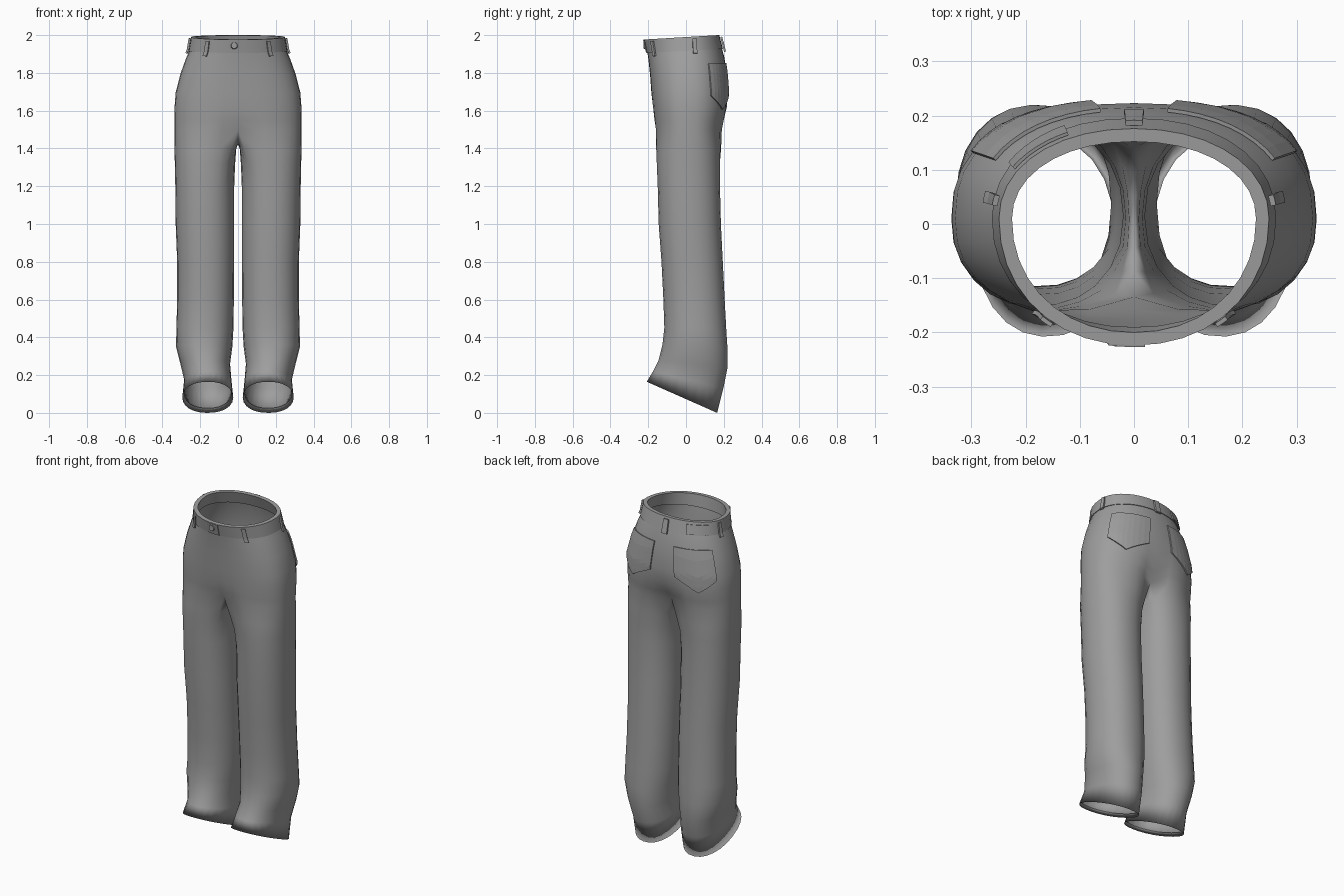
import bpy, bmesh, math

if "Cube" in bpy.data.objects:
    bpy.data.objects.remove(bpy.data.objects["Cube"])

# One cloth colour
cloth = bpy.data.materials.new("grey_cloth")
cloth.diffuse_color = (0.34, 0.34, 0.34, 1)
cloth.use_nodes = True
cloth.node_tree.nodes["Principled BSDF"].inputs["Base Color"].default_value = cloth.diffuse_color

# Hip sections: z, half width, front y, back y, roundness, front dent, back dent
HIPS = [
    (2.00, .245, -.220, .172, .95, 0, 0),
    (1.93, .256, -.205, .190, .93, 0, 0),
    (1.88, .277, -.198, .203, .90, 0, 0),
    (1.80, .305, -.190, .215, .87, 0, 0),
    (1.70, .330, -.183, .223, .83, 0, 0),
    (1.62, .336, -.177, .222, .81, .02, .05),
    (1.55, .337, -.172, .210, .81, .08, .15),
    (1.50, .337, -.168, .200, .81, .20, .30),
]
# Leg sections: front z, front y, back z, back y, inner x, outer x, blend from crotch
LEGS = [
    (1.40, -.160, 1.40, .185, .018, .336, .50),
    (1.32, -.156, 1.32, .180, .018, .334, .85),
    (1.20, -.150, 1.20, .180, .020, .332, 1),
    (1.00, -.145, 1.00, .185, .020, .330, 1),
    (0.80, -.130, 0.80, .195, .020, .322, 1),
    (0.60, -.120, 0.60, .205, .022, .322, 1),
    (0.45, -.115, 0.45, .213, .024, .326, 1),
    (0.36, -.125, 0.34, .220, .030, .328, 1),
    (0.28, -.145, 0.24, .220, .042, .305, 1),
    (0.22, -.175, 0.13, .198, .035, .285, 1),
    (.165, -.208, 0.00, .165, .025, .295, 1),
    (.180, -.195, 0.025, .157, .036, .284, 1),   # hem folded inside
]
OUTER, INNER = 18, 6


def spow(v, p):
    return math.copysign(abs(v) ** p, v) if abs(v) > 1e-9 else 0.0


def body(deg, z, off=0.0):
    """Point on the hips; 0 degrees is the front, 180 the back, positive is +x."""
    z = max(1.5, min(2.0, z))
    for hi, lo in zip(HIPS, HIPS[1:]):
        if z >= lo[0]:
            break
    f = (hi[0] - z) / (hi[0] - lo[0])
    _, a, yf, yb, p, df, db = [u + (v - u) * f for u, v in zip(hi, lo)]
    t, yc = math.radians(deg), 0.01
    x = (a + off) * spow(math.sin(t), p)
    c = spow(math.cos(t), p)
    y = yc - c * (yc - yf + off if c > 0 else yb - yc + off)
    y *= 1 - (df if c > 0 else db) * math.exp(-(x / .07) ** 2)
    return x, y, z + .06 * (y - .17) * (z - 1.5) / .5


def make(name, verts, faces, mirror=False, thick=0.0, smooth=True):
    me = bpy.data.meshes.new(name)
    me.from_pydata(verts, [], faces)
    bm = bmesh.new()
    bm.from_mesh(me)
    bmesh.ops.recalc_face_normals(bm, faces=bm.faces)
    bm.to_mesh(me)
    bm.free()
    me.materials.append(cloth)
    ob = bpy.data.objects.new(name, me)
    bpy.context.collection.objects.link(ob)
    if mirror:
        ob.modifiers.new("mirror", 'MIRROR')
    if thick:
        s = ob.modifiers.new("thickness", 'SOLIDIFY')
        s.thickness, s.offset = thick, 0
    if smooth:
        for p in me.polygons:
            p.use_smooth = True
    return ob


# Trousers: hips split at the crotch into a leg, then mirrored
verts, faces = [], []
half = [180 * i / OUTER for i in range(OUTER + 1)]
for row in HIPS[1:]:
    verts += [body(d, row[0]) for d in half]
n = OUTER + 1
for r in range(len(HIPS) - 2):
    for i in range(OUTER):
        a = r * n + i
        faces.append((a, a + 1, a + 1 + n, a + n))

start = len(verts) - n
front, back = verts[start], verts[-1]
for k in range(1, INNER):                      # crotch curve
    u = k / INNER
    verts.append((0, back[1] + (front[1] - back[1]) * u,
                  back[2] - .078 * math.sin(math.pi * u) ** .7))
m = OUTER + INNER
seam = verts[start:start + m]
angles = [-40 + 260 * i / OUTER for i in range(n)]
angles += [220 + 100 * k / INNER for k in range(1, INNER)]
for zf, yf, zb, yb, xi, xo, w in LEGS:
    for s, d in zip(seam, angles):
        t = math.radians(d)
        x = (xi + xo) / 2 + (xo - xi) / 2 * spow(math.sin(t), .92)
        f = .5 - .5 * spow(math.cos(t), .92)
        y = yf + (yb - yf) * f
        verts.append((s[0] + (x - s[0]) * w, s[1] + (y - s[1]) * w,
                      zf + (zb - zf) * f))
for r in range(len(LEGS)):
    for i in range(m):
        a, b = start + r * m + i, start + r * m + (i + 1) % m
        faces.append((a, b, b + m, a + m))
make("trousers", verts, faces, mirror=True)

# Waistband: closed strip with an inner face
verts, faces = [], []
for z, off in ((1.925, .004), (2.0, .004), (2.0, -.020), (1.925, -.014)):
    verts += [body(d, z, off) for d in half]
for r in range(4):
    for i in range(OUTER):
        a, b = r * n + i, (r + 1) % 4 * n + i
        faces.append((a, a + 1, b + 1, b))
band = make("waistband", verts, faces, mirror=True)
bpy.context.view_layer.objects.active = band
band.select_set(True)
bpy.ops.object.shade_smooth_by_angle(angle=math.radians(40))
band.select_set(False)


def patch(name, d0, d1, top, bottom, off, thick, nu=2, nv=4, mirror=False, point=0.0):
    """Cloth plate following the hips; point lowers the middle of its bottom edge."""
    vs, fs = [], []
    for j in range(nv + 1):
        for i in range(nu + 1):
            u = i / nu
            low = bottom - point * (1 - abs(2 * u - 1))
            vs.append(body(d0 + (d1 - d0) * u, top + (low - top) * j / nv, off))
    for j in range(nv):
        for i in range(nu):
            a = j * (nu + 1) + i
            fs.append((a, a + 1, a + nu + 2, a + nu + 1))
    return make(name, vs, fs, mirror, thick, smooth=False)


# Back pockets
patch("back_pocket", 120, 170, 1.85, 1.68, .005, .007, 8, 8, True, .075)

# Belt loops, back label and fly tab
patch("front_belt_loop", 35, 40.5, 1.99, 1.905, .010, .008, mirror=True)
patch("side_belt_loop", 97, 103, 1.99, 1.91, .012, .010, mirror=True)
patch("back_belt_loop", 177, 183, 1.99, 1.91, .012, .010)
patch("back_label", -153, -121, 1.985, 1.93, .009, .006, 6)
patch("fly_tab", -10, 4, 1.998, 1.927, .005, .005, 3)

# Waist button
bm = bmesh.new()
bmesh.ops.create_cone(bm, cap_ends=True, segments=12, radius1=.02, radius2=.016, depth=.012)
me = bpy.data.meshes.new("waist_button")
bm.to_mesh(me)
bm.free()
me.materials.append(cloth)
button = bpy.data.objects.new("waist_button", me)
button.location = (-.02, -.220, 1.945)
button.rotation_euler = (math.radians(90), 0, 0)
bpy.context.collection.objects.link(button)
